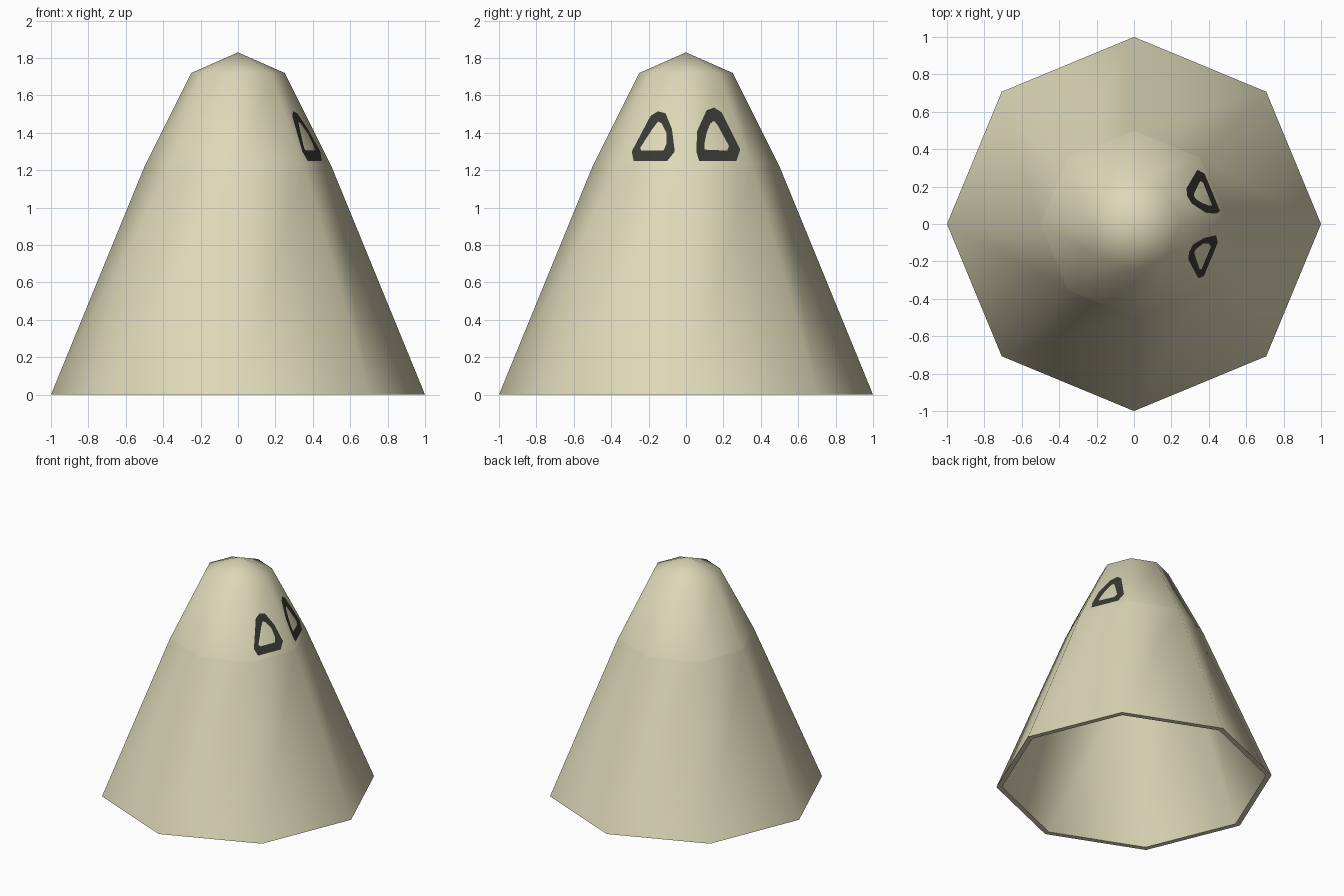
import bpy, bmesh, math

if "Cube" in bpy.data.objects:
    bpy.data.objects.remove(bpy.data.objects["Cube"])

SIDES = 8


def material(name, rgb):
    m = bpy.data.materials.new(name)
    m.diffuse_color = (*rgb, 1)
    m.use_nodes = True
    m.node_tree.nodes["Principled BSDF"].inputs["Base Color"].default_value = m.diffuse_color
    return m


CLOTH = material("pale_cloth", (0.73, 0.69, 0.48))
DARK = material("dark_eye", (0.04, 0.04, 0.033))


def finish(name, bm, mat):
    me = bpy.data.meshes.new(name)
    bm.to_mesh(me)
    bm.free()
    me.materials.append(mat)
    ob = bpy.data.objects.new(name, me)
    bpy.context.collection.objects.link(ob)
    return ob


def lathe(name, profiles):
    """Turn (radius, height) strips into eight-sided surfaces, smooth across the facets."""
    bm = bmesh.new()
    for profile in profiles:
        rings = []
        for r, z in profile:
            n = SIDES if r else 1
            rings.append([bm.verts.new((r * math.cos(math.tau * i / SIDES),
                                        r * math.sin(math.tau * i / SIDES), z)) for i in range(n)])
        for a, b in zip(rings, rings[1:]):
            for i in range(SIDES):
                j = i + 1
                quad = [a[i % len(a)], a[j % len(a)], b[j % len(b)], b[i % len(b)]]
                bm.faces.new(list(dict.fromkeys(quad)))
    ob = finish(name, bm, CLOTH)
    bpy.ops.object.select_all(action='DESELECT')
    ob.select_set(True)
    bpy.context.view_layer.objects.active = ob
    bpy.ops.object.shade_smooth_by_angle(angle=math.radians(60))


# hollow robe with a thin bottom rim, and the hood above it
lathe("robe", [[(0.46, 1.22), (0.96, 0), (1, 0), (0.5, 1.22)]])
lathe("hood", [[(0.5, 1.22), (0.25, 1.72), (0, 1.83)],
               [(0, 1.78), (0.22, 1.70), (0.46, 1.22)]])


def on_hood(y, z):
    """Point just in front of the hood facets beside the +x corner."""
    r = 0.5 - 0.5 * (z - 1.22)
    return (r - abs(y) * math.tan(math.pi / 8) + 0.004, y, z)


def eye(name, outer, inner):
    """Painted outline: a ring between two outlines of equal length."""
    bm = bmesh.new()
    o = [bm.verts.new(on_hood(*p)) for p in outer]
    i = [bm.verts.new(on_hood(*p)) for p in inner]
    n = len(o)
    for k in range(n):
        f = bm.faces.new([o[k], o[(k + 1) % n], i[(k + 1) % n], i[k]])
        f.normal_update()
        if f.normal.x < 0:
            f.normal_flip()
    finish(name, bm, DARK)


# eye outlines as (y, z)
eye("left_eye",
    [(0.07, 1.25), (0.27, 1.25), (0.29, 1.31), (0.19, 1.51), (0.15, 1.535), (0.11, 1.52), (0.06, 1.41), (0.055, 1.30)],
    [(0.10, 1.31), (0.22, 1.305), (0.23, 1.33), (0.17, 1.44), (0.15, 1.465), (0.13, 1.45), (0.11, 1.40), (0.10, 1.35)])
eye("right_eye",
    [(-0.28, 1.25), (-0.10, 1.25), (-0.06, 1.30), (-0.075, 1.42), (-0.11, 1.505), (-0.15, 1.515), (-0.19, 1.49), (-0.29, 1.30)],
    [(-0.24, 1.305), (-0.12, 1.305), (-0.105, 1.34), (-0.105, 1.40), (-0.13, 1.45), (-0.15, 1.46), (-0.18, 1.42), (-0.245, 1.32)])
